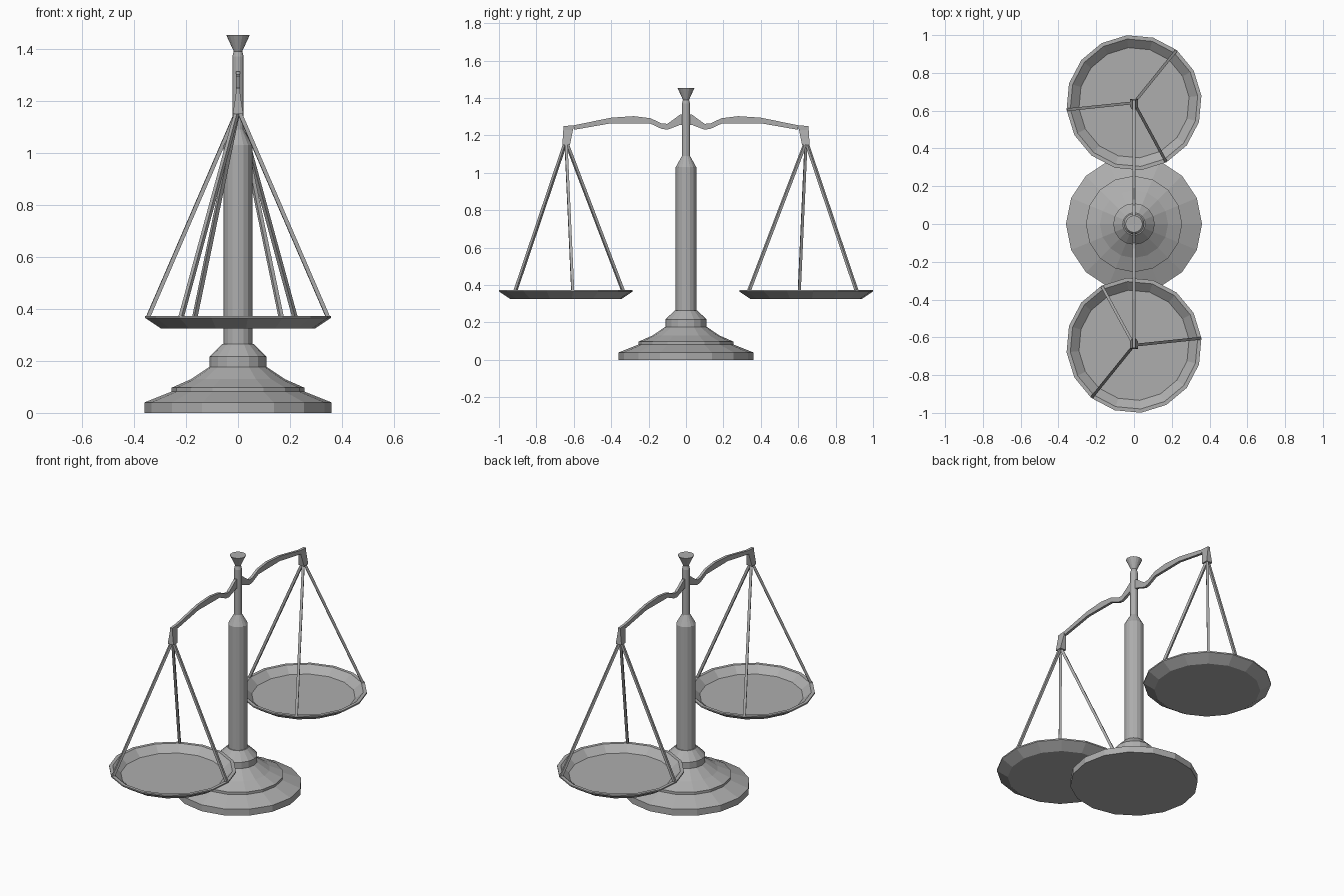
import bpy, bmesh, math
from mathutils import Vector

if "Cube" in bpy.data.objects:
    bpy.data.objects.remove(bpy.data.objects["Cube"])

grey = bpy.data.materials.new("grey metal")
grey.diffuse_color = (0.42, 0.42, 0.42, 1)
grey.use_nodes = True
grey.node_tree.nodes["Principled BSDF"].inputs["Base Color"].default_value = grey.diffuse_color
SIDES = 16


def finish(name, bm):
    bmesh.ops.recalc_face_normals(bm, faces=bm.faces)
    mesh = bpy.data.meshes.new(name)
    bm.to_mesh(mesh)
    bm.free()
    mesh.materials.append(grey)
    ob = bpy.data.objects.new(name, mesh)
    bpy.context.collection.objects.link(ob)
    return ob


def lathe(name, profile, centre=(0, 0), turn=0.0):
    """Closed turned solid from (radius, height) points, capped at both ends."""
    bm = bmesh.new()
    rings = []
    for r, z in profile:
        rings.append([bm.verts.new((centre[0] + r * math.cos(turn + i * math.tau / SIDES),
                                    centre[1] + r * math.sin(turn + i * math.tau / SIDES), z))
                      for i in range(SIDES)])
    for a, b in zip(rings, rings[1:]):
        for i in range(SIDES):
            j = (i + 1) % SIDES
            bm.faces.new((a[i], a[j], b[j], b[i]))
    bm.faces.new(rings[0])
    bm.faces.new(rings[-1])
    return finish(name, bm)


def loft(name, sections):
    """Solid through a row of four-point sections."""
    bm = bmesh.new()
    rows = [[bm.verts.new(p) for p in s] for s in sections]
    for a, b in zip(rows, rows[1:]):
        for i in range(4):
            j = (i + 1) % 4
            bm.faces.new((a[i], a[j], b[j], b[i]))
    bm.faces.new(rows[0])
    bm.faces.new(rows[-1])
    return finish(name, bm)


def rod(name, start, end, r):
    """Thin square rod between two points."""
    start, end = Vector(start), Vector(end)
    d = (end - start).normalized()
    u = d.cross(Vector((0, 0, 1))).normalized()
    v = d.cross(u)
    loft(name, [[p + u * r * a + v * r * b for a, b in ((-1, -1), (1, -1), (1, 1), (-1, 1))]
                for p in (start, end)])


# Stepped base
lathe("base", [(0.36, 0), (0.36, 0.04), (0.255, 0.082), (0.255, 0.097), (0.18, 0.13),
               (0.11, 0.177), (0.11, 0.216), (0.06, 0.265)])
# Column with narrow neck and flared finial
lathe("column", [(0.055, 0.262), (0.055, 1.03), (0.022, 1.09), (0.022, 1.37), (0.016, 1.392),
                 (0.045, 1.44), (0.045, 1.455)][:5])
lathe("finial", [(0.016, 1.39), (0.045, 1.453)])

# Curved beam: distance from the centre, lower height, upper height
half = [(0.03, 1.257, 1.313), (0.06, 1.245, 1.29), (0.1, 1.231, 1.262), (0.13, 1.235, 1.264),
        (0.19, 1.263, 1.292), (0.28, 1.264, 1.303), (0.4, 1.265, 1.295), (0.6, 1.23, 1.254)]
outline = [(-y, a, b) for y, a, b in reversed(half)] + half
W = 0.008
loft("beam", [[(-W, y, a), (W, y, a), (W, y, b), (-W, y, b)] for y, a, b in outline])

for side, label in ((-1, "front"), (1, "back")):
    # Hanger wedge, thin at the top and square at the foot
    loft(label + "_hanger", [[(-w, side * y0, z), (w, side * y0, z), (w, side * y1, z1), (-w, side * y1, z1)]
                             for w, y0, y1, z, z1 in ((0.008, 0.598, 0.656, 1.254, 1.25),
                                                      (0.008, 0.604, 0.656, 1.23, 1.23),
                                                      (0.02, 0.62, 0.661, 1.15, 1.15))])
    # Hollow pan with a bevelled wall
    turn = math.radians(6) + (math.pi if side > 0 else 0)
    cy = side * 0.642
    lathe(label + "_pan", [(0.298, 0.325), (0.359, 0.365), (0.359, 0.373), (0.339, 0.373),
                           (0.293, 0.333)], (0, cy), turn)
    # Three suspension rods
    for k in (0, 5, 10):
        a = turn + k * math.tau / SIDES
        rod(label + "_rod", (0.006 * math.cos(a), cy + 0.006 * math.sin(a), 1.155),
            (0.348 * math.cos(a), cy + 0.348 * math.sin(a), 0.368), 0.0075)
